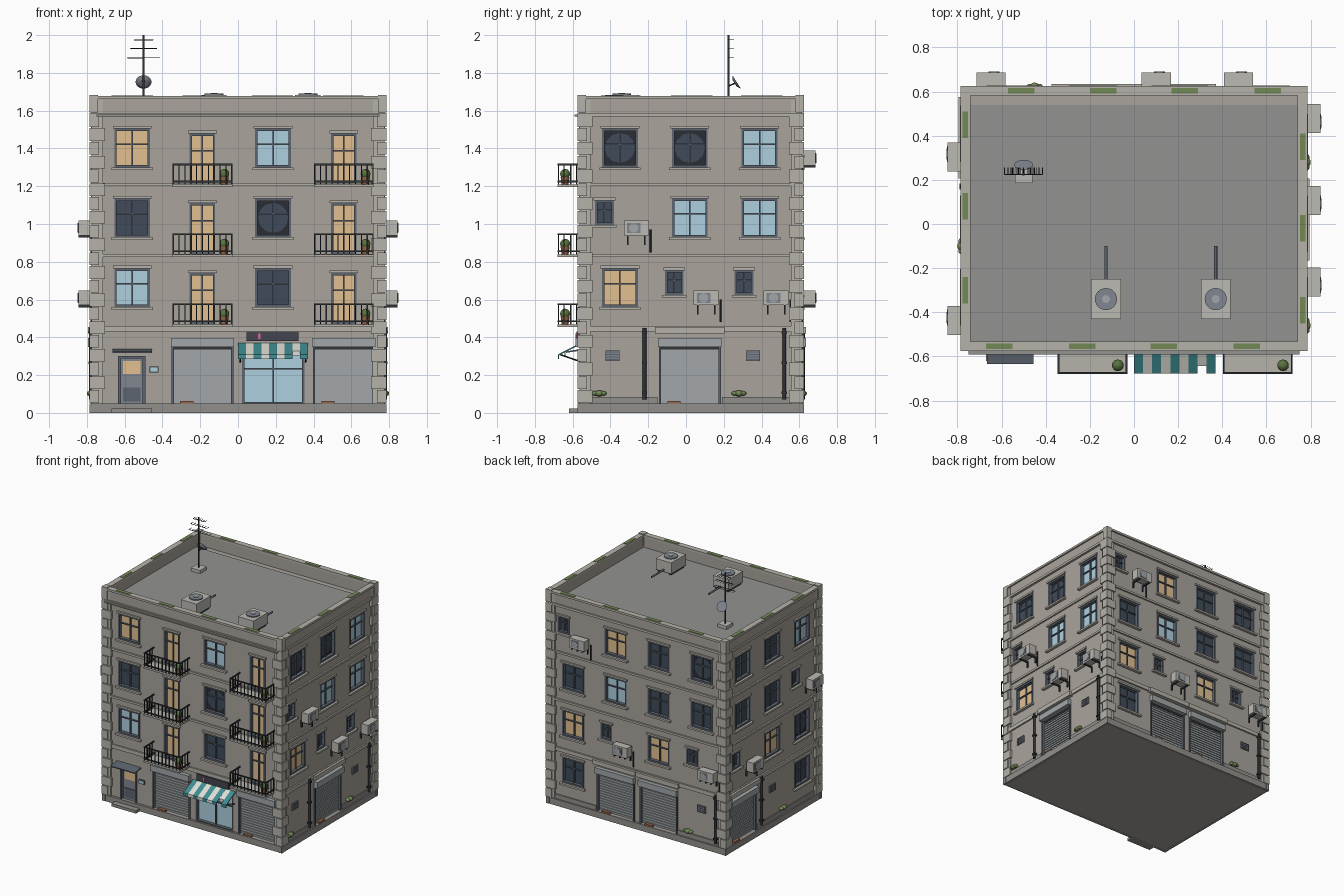
import bpy, bmesh, math
from mathutils import Matrix, Vector

if "Cube" in bpy.data.objects:
    bpy.data.objects.remove(bpy.data.objects["Cube"])

COL = dict(wall=(.40, .37, .33), stone=(.47, .45, .40), plinth=(.29, .28, .26), roof=(.29, .29, .28),
           slate=(.11, .13, .16), blue=(.42, .63, .74), amber=(.76, .53, .28), night=(.05, .07, .10),
           black=(.025, .025, .035), iron=(.03, .032, .036), steel=(.36, .39, .40), unit=(.50, .49, .45),
           green=(.10, .17, .05), moss=(.17, .25, .09), clay=(.30, .13, .07), teal=(.05, .27, .29),
           cream=(.75, .74, .68), sign=(.06, .06, .08), grille=(.22, .24, .28), pink=(.7, .15, .35))
parts = {}


def bm_for(name, mat):
    return parts.setdefault(name, (bmesh.new(), mat))[0]


def frame(x, y, deg):
    return Matrix.Translation((x, y, 0)) @ Matrix.Rotation(math.radians(deg), 4, 'Z')


# Each facade has coordinates u (right), d (outward), z (up)
FRONT, RIGHT = frame(0, -.555, 0), frame(.765, 0, 90)
BACK, LEFT = frame(0, .605, 180), frame(-.765, 0, -90)
TOP = Matrix.Scale(-1, 4, (0, 1, 0))          # plain x, y, z
SIDES = [(FRONT, -.785, .785), (RIGHT, -.575, .625), (BACK, -.785, .785), (LEFT, -.625, .575)]


def box(name, mat, M, u0, u1, d0, d1, z0, z1, slope=0):
    bm = bm_for(name, mat)
    v = [bm.verts.new(M @ Vector((u, -d, z - (slope if d == d1 else 0))))
         for u in (u0, u1) for d in (d0, d1) for z in (z0, z1)]
    for f in ((0, 1, 3, 2), (4, 6, 7, 5), (0, 4, 5, 1), (2, 3, 7, 6), (0, 2, 6, 4), (1, 5, 7, 3)):
        bm.faces.new([v[i] for i in f])


def rod(name, mat, M, a, b, r, r2=None, seg=16):
    a, b = (M @ Vector((p[0], -p[1], p[2])) for p in (a, b))
    rot = (b - a).to_track_quat('Z', 'Y').to_matrix().to_4x4()
    bmesh.ops.create_cone(bm_for(name, mat), cap_ends=True, segments=seg, radius1=r,
                          radius2=r if r2 is None else r2, depth=(b - a).length,
                          matrix=Matrix.Translation((a + b) / 2) @ rot)


def blob(name, mat, M, u, d, z, r, flat=1):
    mtx = Matrix.Translation(M @ Vector((u, -d, z))) @ Matrix.Diagonal((r, r, r * flat, 1))
    bmesh.ops.create_icosphere(bm_for(name, mat), subdivisions=2, radius=1, matrix=mtx)


def cut(M, u0, u1, z0, z1):
    box('opening_cutter', 'wall', M, u0, u1, -.03, .05, z0, z1)


def opening(M, u, z0, w, h, glass, bar=.6, sill=True):
    """Recessed glazing with frame, glazing bars, sill and lintel."""
    a, b, t, z1 = u - w / 2, u + w / 2, .013, z0 + h
    cut(M, a, b, z0, z1)
    box('glass_' + glass, glass, M, a, b, -.032, -.022, z0, z1)
    if glass == 'black':                      # dark room with a rounded hole in the glass
        rod('broken_pane', 'night', M, (u, -.023, z0 + h / 2), (u, -.020, z0 + h / 2), w * .42, seg=12)
    for x0, x1, y0, y1 in ((a, a + t, z0, z1), (b - t, b, z0, z1), (a, b, z0, z0 + t), (a, b, z1 - t, z1)):
        box('window_frames', 'slate', M, x0, x1, -.03, .004, y0, y1)
    box('window_bars', 'slate', M, u - .004, u + .004, -.025, -.012, z0, z1)
    zb = z0 + h * bar
    box('window_bars', 'slate', M, a, b, -.025, -.012, zb - .004, zb + .004)
    box('lintels', 'stone', M, a - .008, b + .008, 0, .012, z1, z1 + .014)
    if sill:
        box('sills', 'stone', M, a - .014, b + .014, -.005, .022, z0 - .014, z0)


def aircon(M, u, z):
    box('air_conditioners', 'unit', M, u - .066, u + .066, .02, .08, z, z + .078)
    box('aircon_grilles', 'grille', M, u - .05, u + .022, .08, .082, z + .012, z + .066)
    rod('aircon_fans', 'steel', M, (u - .014, .081, z + .039), (u - .014, .085, z + .039), .025)
    for s in (-.045, .045):
        box('aircon_brackets', 'iron', M, u + s - .004, u + s + .004, 0, .08, z - .012, z)
        box('aircon_brackets', 'iron', M, u + s - .004, u + s + .004, 0, .012, z - .05, z, 0)
    rod('aircon_hoses', 'iron', M, (u + .075, .012, z + .03), (u + .075, .012, z - .09), .005, seg=8)


def small_with_aircon(M, col, z0):
    opening(M, col - .082, z0 + .065, .10, .13, 'night')
    aircon(M, col + .087, z0 + .01)


def shutter(M, u):
    a, b = u - .158, u + .158
    cut(M, a, b, .05, .36)
    box('shutter_panels', 'steel', M, a, b, -.032, -.018, .05, .36)
    for i in range(15):
        box('shutter_slats', 'steel', M, a, b, -.02, -.011, .053 + i * .0195, .066 + i * .0195)
    box('shutter_shadow_gap', 'iron', M, a, b, -.02, -.008, .335, .352)
    for s in (a, b):
        box('shutter_rails', 'slate', M, s - .006, s + .006, -.02, .008, .05, .36)
    box('shutter_boxes', 'steel', M, a - .01, b + .01, -.01, .03, .35, .397)
    box('fallen_bricks', 'clay', M, a + .04, a + .11, -.01, .014, .05, .062)


def balcony(M, u, z):
    a, b, d = u - .158, u + .158, .124
    box('balcony_slabs', 'stone', M, a, b, 0, d, z, z + .014)
    for zz in (z + .03, z + .12):
        box('balcony_rails', 'iron', M, a, b, d - .008, d, zz - .004, zz + .004)
        for s in (a, b - .008):
            box('balcony_rails', 'iron', M, s, s + .008, 0, d, zz - .004, zz + .004)
    for i in range(11):
        x = a + .003 + i * .031
        box('balcony_balusters', 'iron', M, x - .003, x + .003, d - .007, d - .001, z + .014, z + .12)
    for s in (a + .004, b - .004):
        for k in (.025, .055, .09):
            box('balcony_balusters', 'iron', M, s - .003, s + .003, k - .003, k + .003, z + .014, z + .12)
    rod('plant_pots', 'clay', M, (u + .115, .085, z + .014), (u + .115, .085, z + .055), .018, .024)
    blob('pot_plants', 'green', M, u + .115, .085, z + .07, .027)


# Main block, roof and parapet
box('walls', 'wall', TOP, -.765, .765, -.555, .605, 0, 1.575)
parts['walls'][0].verts.ensure_lookup_table()
for v in parts['walls'][0].verts:
    v.co.y = -.555 if v.co.y == min(w.co.y for w in parts['walls'][0].verts) else .605
box('roof_deck', 'roof', TOP, -.75, .75, -.59, .54, 1.57, 1.58)
parts['roof_deck'][0].transform(Matrix.Translation((0, .0, 0)))
for k, (M, lo, hi) in enumerate(SIDES):
    box('parapet', 'wall', M, lo + .01, hi - .01, -.02, .008, 1.57, 1.665)
    box('parapet_cap', 'stone', M, lo, hi, -.024, .02, 1.662, 1.678)
    box('cornice', 'stone', M, lo, hi, 0, .018, 1.57, 1.588)
    for z in (.43, .825, 1.2):
        box('floor_bands', 'stone', M, lo + .01, hi - .01, 0, .012, z, z + (.03 if z < .5 else .016))
    box('plinth', 'plinth', M, lo, hi, -.01, .018, 0, .05)
    # corner pilasters, quoins and parapet posts
    for e, s in ((lo, 1), (hi, -1)):
        box('pilasters', 'stone', M, *sorted((e + s * .012, e + s * .07)), 0, .01, .05, 1.66)
        box('parapet_posts', 'stone', M, *sorted((e, e + s * .045)), -.025, .02, 1.59, 1.684)
        for i in range(21):
            w = .08 if (i + k) % 2 else .05
            box('quoins', 'stone', M, *sorted((e, e + s * w)), 0, .02, .053 + i * .073, .12 + i * .073)
# moss patches on the cap
for M, us in ((FRONT, (-.61, -.235, .135, .51)), (BACK, (.51, .14, -.23, -.605)),
              (RIGHT, (-.39, -.02, .35)), (LEFT, (-.45, -.08, .3))):
    for u in us:
        box('moss', 'moss', M, u - .06, u + .06, -.014, .012, 1.676, 1.681)

# Upper windows: rows from first floor to third floor
F = (.56, .93, 1.30)
C4, C3R, C3L = (-.56, -.188, .186, .56), (-.35, .02, .39), (-.39, -.02, .35)
A, B, N, K, S = 'amber', 'blue', 'night', 'black', 'small'
layout = [(FRONT, C4, ((B, 0, N, 0), (N, 0, K, 0), (A, 0, B, 0))),
          (RIGHT, C3R, ((A, S, S), (S, B, B), (K, K, B))),
          (BACK, C4, ((A, S, A, S), (N, B, N, N), (S, A, N, K))),
          (LEFT, C3L, ((S, A, K), (N, N, S), (N, N, B)))]
for M, cols, rows in layout:
    for z, row in zip(F, rows):
        for u, kind in zip(cols, row):
            if kind == S:
                small_with_aircon(M, u, z)
            elif kind:
                opening(M, u, z, .19, .205, kind)
            else:                             # balcony door
                opening(M, u, z - .09, .135, .27, A, .66, False)
                balcony(M, u, z - .105)

# Ground floor openings
for M, us in ((FRONT, (-.188, .56)), (RIGHT, (.02,)), (BACK, (-.186, .188)), (LEFT, (-.39,))):
    for u in us:
        shutter(M, u)
        if M is not FRONT:
            box('shutter_lintels', 'stone', M, u - .185, u + .185, 0, .03, .42, .455)
opening(BACK, -.56, .19, .19, .205, N)
opening(LEFT, .35, .19, .19, .205, N)
# raised base course, vents, pipes and weeds
for M, spans in ((RIGHT, ((-.5, -.15), (.19, .55))), (BACK, ((-.71, -.355), (.355, .71))), (LEFT, ((-.22, .5),))):
    for a, b in spans:
        box('base_course', 'plinth', M, a, b, 0, .008, .05, .085)
for M, u in ((RIGHT, -.39), (RIGHT, .355), (BACK, .56), (LEFT, -.02)):
    box('vents', 'grille', M, u - .037, u + .037, 0, .008, .275, .33)
    for i in range(4):
        box('vent_slats', 'slate', M, u - .033, u + .033, .006, .011, .281 + i * .013, .286 + i * .013)
for M, u in ((RIGHT, -.22), (RIGHT, .52), (BACK, .69), (LEFT, -.17)):
    rod('drain_pipes', 'iron', M, (u, .014, .07), (u, .014, .45), .010)
    for z in (.1, .26, .42):
        box('pipe_clips', 'iron', M, u - .014, u + .014, 0, .026, z, z + .012)
for M, u in ((RIGHT, -.46), (RIGHT, .28), (BACK, .45), (LEFT, .1)):
    for o, r in ((-.022, .018), (0, .024), (.022, .018)):
        blob('weeds', 'moss', M, u + o, .012, .103, r, .7)

# Entrance door with canopy, step and bell panel
cut(FRONT, -.63, -.495, .04, .30)
box('door_leaf', 'grille', FRONT, -.63, -.495, -.032, -.018, .04, .30)
box('door_light', 'amber', FRONT, -.61, -.515, -.02, -.014, .205, .275)
box('door_panel', 'slate', FRONT, -.61, -.515, -.02, -.013, .06, .135)
for a, b, c, d in ((-.635, -.62, .04, .30), (-.505, -.49, .04, .30), (-.635, -.49, .287, .302)):
    box('door_frame', 'slate', FRONT, a, b, -.03, .008, c, d)
box('door_canopy', 'slate', FRONT, -.665, -.455, 0, .08, .33, .338, .012)
box('door_step', 'plinth', FRONT, -.67, -.455, 0, .065, 0, .022)
box('bell_panel', 'slate', FRONT, -.468, -.42, 0, .012, .215, .245)
box('bell_screen', 'blue', FRONT, -.462, -.427, .01, .014, .22, .24)

# Shop front, sign and striped awning
opening(FRONT, .186, .045, .33, .30, B, .63, False)
box('sign_board', 'sign', FRONT, .045, .32, 0, .025, .38, .432)
box('sign_mark', 'pink', FRONT, .105, .118, .024, .029, .39, .42)
for i in range(9):
    c, w = ('teal', 'cream')[i % 2], .37 / 9
    d = .088 if i == 7 else .122
    box('awning_' + c, c, FRONT, i * w, (i + 1) * w, .005, d, .362, .370, .06 * d / .122)
    zf = .37 - .06 * d / .122
    box('awning_valance_' + c, c, FRONT, i * w, (i + 1) * w, d - .005, d + .001, zf - .024, zf)
for u in (.012, .358):
    rod('awning_arms', 'iron', FRONT, (u, 0, .27), (u, .115, .31), .004, seg=8)

# Roof units: fan housings with pipes
for x in (-.127, .37):
    box('roof_units', 'unit', TOP, x - .067, x + .067, -.43, -.25, 1.595, 1.682)
    for s in (-.05, .05):
        box('roof_unit_feet', 'iron', TOP, x + s - .008, x + s + .008, -.42, -.26, 1.58, 1.595)
    rod('roof_fan_rings', 'grille', TOP, (x, -.34, 1.68), (x, -.34, 1.69), .05, seg=24)
    rod('roof_fan_hubs', 'steel', TOP, (x, -.34, 1.688), (x, -.34, 1.694), .018)
    rod('roof_pipes', 'slate', TOP, (x, -.25, 1.61), (x, -.10, 1.61), .007)

# Aerial mast with dish
box('mast_base', 'unit', TOP, -.54, -.46, .185, .265, 1.58, 1.605)
rod('mast', 'iron', TOP, (-.5, .225, 1.6), (-.5, .225, 2.0), .006)
for z, w in ((1.975, .05), (1.93, .07), (1.88, .086)):
    rod('aerial_arms', 'iron', TOP, (-.5 - w, .225, z), (-.5 + w, .225, z), .0025, seg=6)
    for i in range(7):
        x = -.5 + w * (i - 3) / 3
        rod('aerial_tines', 'iron', TOP, (x, .225, z), (x, .255, z), .002, seg=6)
rod('dish', 'grille', TOP, (-.5, .257, 1.745), (-.5, .268, 1.752), .022, .042, seg=24)
rod('dish_arm', 'iron', TOP, (-.5, .225, 1.73), (-.5, .26, 1.746), .004, seg=8)

# Turn the collected parts into objects
mats, obs = {}, {}
for k, c in COL.items():
    mats[k] = bpy.data.materials.new(k)
    mats[k].diffuse_color = (*c, 1)
for name, (bm, mat) in parts.items():
    bmesh.ops.recalc_face_normals(bm, faces=bm.faces)
    me = bpy.data.meshes.new(name)
    bm.to_mesh(me)
    me.materials.append(mats[mat])
    obs[name] = bpy.data.objects.new(name, me)
    bpy.context.collection.objects.link(obs[name])
# Cut the openings out of the walls
mod = obs['walls'].modifiers.new('openings', 'BOOLEAN')
mod.operation, mod.object, mod.solver = 'DIFFERENCE', obs['opening_cutter'], 'EXACT'
obs['walls'].data = bpy.data.meshes.new_from_object(
    obs['walls'].evaluated_get(bpy.context.evaluated_depsgraph_get()))
obs['walls'].modifiers.clear()
bpy.data.objects.remove(obs.pop('opening_cutter'))
for ob in obs.values():
    ob.select_set(True)
bpy.context.view_layer.objects.active = obs['walls']
bpy.ops.object.shade_smooth_by_angle(angle=math.radians(32))

for m in bpy.data.materials:
    if m.users and not m.is_grease_pencil:
        m.use_nodes = True
        m.node_tree.nodes["Principled BSDF"].inputs["Base Color"].default_value = m.diffuse_color
